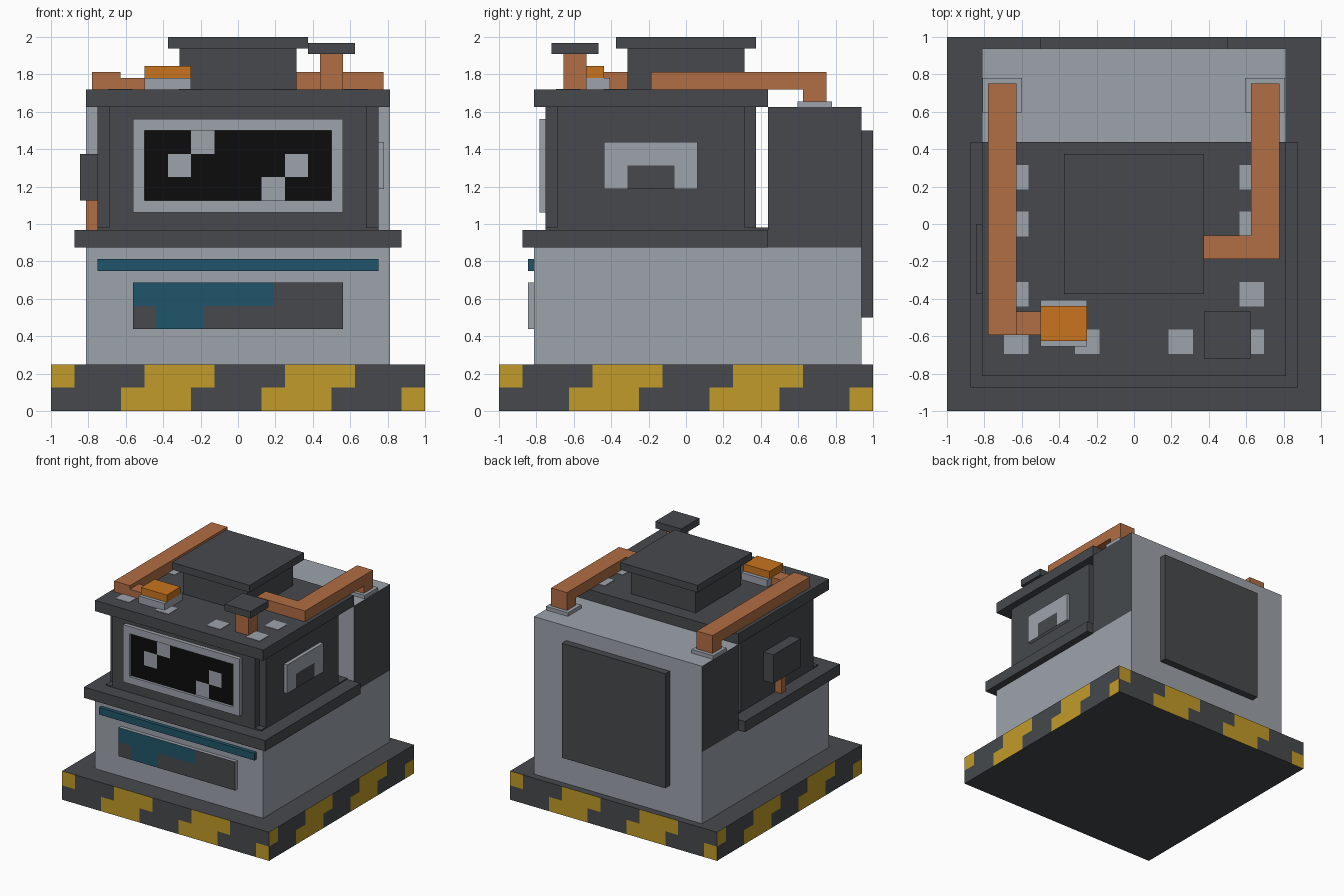
import bpy, bmesh, math
from mathutils import Vector

if "Cube" in bpy.data.objects:
    bpy.data.objects.remove(bpy.data.objects["Cube"])


def material(name, rgb):
    m = bpy.data.materials.new(name)
    lin = [((c / 255 + 0.055) / 1.055) ** 2.4 if c > 10 else c / 255 / 12.92 for c in rgb]
    m.diffuse_color = (*lin, 1)
    m.use_nodes = True
    m.node_tree.nodes["Principled BSDF"].inputs["Base Color"].default_value = m.diffuse_color
    return m


DARK = material("dark_grey", (70, 73, 77))
LIGHT = material("light_grey", (157, 163, 171))
YELLOW = material("hazard_yellow", (194, 155, 42))
BLACK = material("screen_black", (12, 12, 12))
TEAL = material("teal", (32, 85, 106))
COPPER = material("copper", (177, 109, 68))
ORANGE = material("lamp_orange", (201, 116, 31))


def box(name, xs, ys, zs, mats, cuts=(), paint=None):
    """Box from ranges; cuts are (axis, value) planes; paint picks a slot per face."""
    bm = bmesh.new()
    bmesh.ops.create_cube(bm, size=1)
    r = (xs, ys, zs)
    for v in bm.verts:
        v.co = Vector([r[i][0] if v.co[i] < 0 else r[i][1] for i in range(3)])
    for axis, value in cuts:
        n = Vector([1.0 if i == axis else 0.0 for i in range(3)])
        bmesh.ops.bisect_plane(bm, geom=bm.verts[:] + bm.edges[:] + bm.faces[:],
                               plane_co=n * value, plane_no=n)
    bm.normal_update()
    if paint:
        for f in bm.faces:
            f.material_index = paint(f.calc_center_median(), f.normal)
    me = bpy.data.meshes.new(name)
    bm.to_mesh(me)
    bm.free()
    for m in (mats if isinstance(mats, list) else [mats]):
        me.materials.append(m)
    ob = bpy.data.objects.new(name, me)
    bpy.context.collection.objects.link(ob)
    return ob


def sym(v):
    return (-v, v)


# Base slab with stepped hazard stripes running round all four sides
def stripes(c, n):
    if abs(n.z) > 0.5:
        return 0
    u = -n.y * c.x + n.x * c.y
    k = math.floor((u + 1) / 0.125)
    row = 1 if c.z > 0.125 else 0
    return 1 if (k - row) % 6 >= 3 else 0


steps = [-1 + 0.125 * i for i in range(1, 16)]
box("base", sym(1), sym(1), (0, 0.25), [DARK, YELLOW],
    [(0, s) for s in steps] + [(1, s) for s in steps] + [(2, 0.125)], stripes)

# Lower body and rear tank
box("lower_body", sym(0.8125), (-0.8125, 0.9375), (0.25, 0.875), LIGHT)
box("rear_tank", sym(0.8125), (0.4375, 0.9375), (0.875, 1.625), [LIGHT, DARK],
    paint=lambda c, n: 1 if abs(n.x) > 0.5 else 0)
box("back_panel", sym(0.5), (0.9375, 1), (0.5, 1.5), DARK)


# Lower front trim and progress panel
def progress(c, n):
    if n.y > -0.5:
        return 0
    upper = c.z > 0.5625 and c.x < 0.1875
    lower = c.z < 0.5625 and -0.4375 < c.x < -0.1875
    return 2 if upper or lower else 1


box("front_trim", sym(0.75), (-0.844, -0.8125), (0.75, 0.8125), TEAL)
box("front_panel", sym(0.5625), (-0.844, -0.8125), (0.4375, 0.6875), [LIGHT, DARK, TEAL],
    [(0, -0.4375), (0, -0.1875), (0, 0.1875), (2, 0.5625)], progress)

# Ledge, notched-corner cabin and lid
box("ledge", sym(0.875), (-0.875, 0.4375), (0.875, 0.969), DARK)
box("ledge_step", sym(0.75), (-0.75, 0.4375), (0.969, 0.98), DARK)
box("cabin_wide", sym(0.75), (-0.6875, 0.3125), (0.98, 1.625), DARK)
box("cabin_deep", sym(0.6875), (-0.75, 0.375), (0.98, 1.625), DARK)
box("lid", sym(0.8125), (-0.8125, 0.4375), (1.625, 1.719), DARK)

# Screen with light pixels, set in a raised frame
PIXELS = [(-0.1875, 1.4375), (-0.3125, 1.3125), (0.3125, 1.3125), (0.1875, 1.1875)]


def pixels(c, n):
    return int(any(abs(c.x - x) < 0.06 and abs(c.z - z) < 0.06 for x, z in PIXELS))


box("screen", sym(0.5), (-0.76, -0.75), (1.125, 1.5), [BLACK, LIGHT],
    [(0, s * v) for s in (-1, 1) for v in (0.125, 0.25, 0.375)] + [(2, 1.25), (2, 1.375)],
    pixels)
for name, z in (("bottom", (1.0625, 1.125)), ("top", (1.5, 1.5625))):
    box("screen_frame_" + name, sym(0.5625), (-0.783, -0.75), z, LIGHT)
for name, x in (("left", (-0.5625, -0.5)), ("right", (0.5, 0.5625))):
    box("screen_frame_" + name, x, (-0.783, -0.75), (1.125, 1.5), LIGHT)

# Right side plate with a dark notch
box("side_plate", (0.75, 0.781), (-0.4375, 0.0625), (1.1875, 1.4375), [LIGHT, DARK],
    [(1, -0.3125), (1, -0.0625), (2, 1.3125)],
    lambda c, n: int(n.x > 0.5 and -0.3125 < c.y < -0.0625 and c.z < 1.3125))

# Left side box with its short pipe
box("side_box", (-0.844, -0.75), (-0.375, 0), (1.125, 1.375), DARK)
box("side_box_pipe", (-0.8125, -0.75), (-0.219, -0.156), (0.969, 1.125), COPPER)

# Hatch on the lid
box("hatch_neck", sym(0.3125), sym(0.3125), (1.719, 1.9375), DARK)
box("hatch_cap", sym(0.375), sym(0.375), (1.9375, 2), DARK)

# Chimney
box("chimney_stem", (0.4375, 0.5625), (-0.656, -0.531), (1.719, 1.91), COPPER)
box("chimney_cap", (0.375, 0.625), (-0.719, -0.469), (1.91, 1.969), DARK)

# Warning lamp
box("lamp_base", (-0.5, -0.25), (-0.656, -0.406), (1.719, 1.781), LIGHT)
box("lamp", (-0.5, -0.25), (-0.625, -0.4375), (1.781, 1.844), ORANGE)

# Lid pipes running back to flanges on the tank
box("left_pipe", (-0.781, -0.628), (-0.594, 0.75), (1.719, 1.8125), COPPER)
box("left_pipe_branch", (-0.628, -0.5), (-0.594, -0.469), (1.719, 1.781), COPPER)
box("right_pipe", (0.625, 0.778), (-0.1875, 0.75), (1.719, 1.8125), COPPER)
box("right_pipe_branch", (0.3125, 0.625), (-0.1875, -0.0625), (1.719, 1.8125), COPPER)
for side, px, fx in (("left", (-0.781, -0.628), (-0.81, -0.6)),
                     ("right", (0.625, 0.778), (0.594, 0.806))):
    box(side + "_pipe_leg", px, (0.625, 0.75), (1.656, 1.719), COPPER)
    box(side + "_pipe_flange", fx, (0.597, 0.781), (1.625, 1.656), LIGHT)

# Rivets around the lid
spots = [(s * 0.63, y) for s in (-1, 1) for y in (0.25, 0, -0.375, -0.63)]
spots += [(s * 0.25, -0.63) for s in (-1, 1)]
for x, y in spots:
    box("rivet", (x - 0.066, x + 0.066), (y - 0.066, y + 0.066), (1.719, 1.723), LIGHT)
